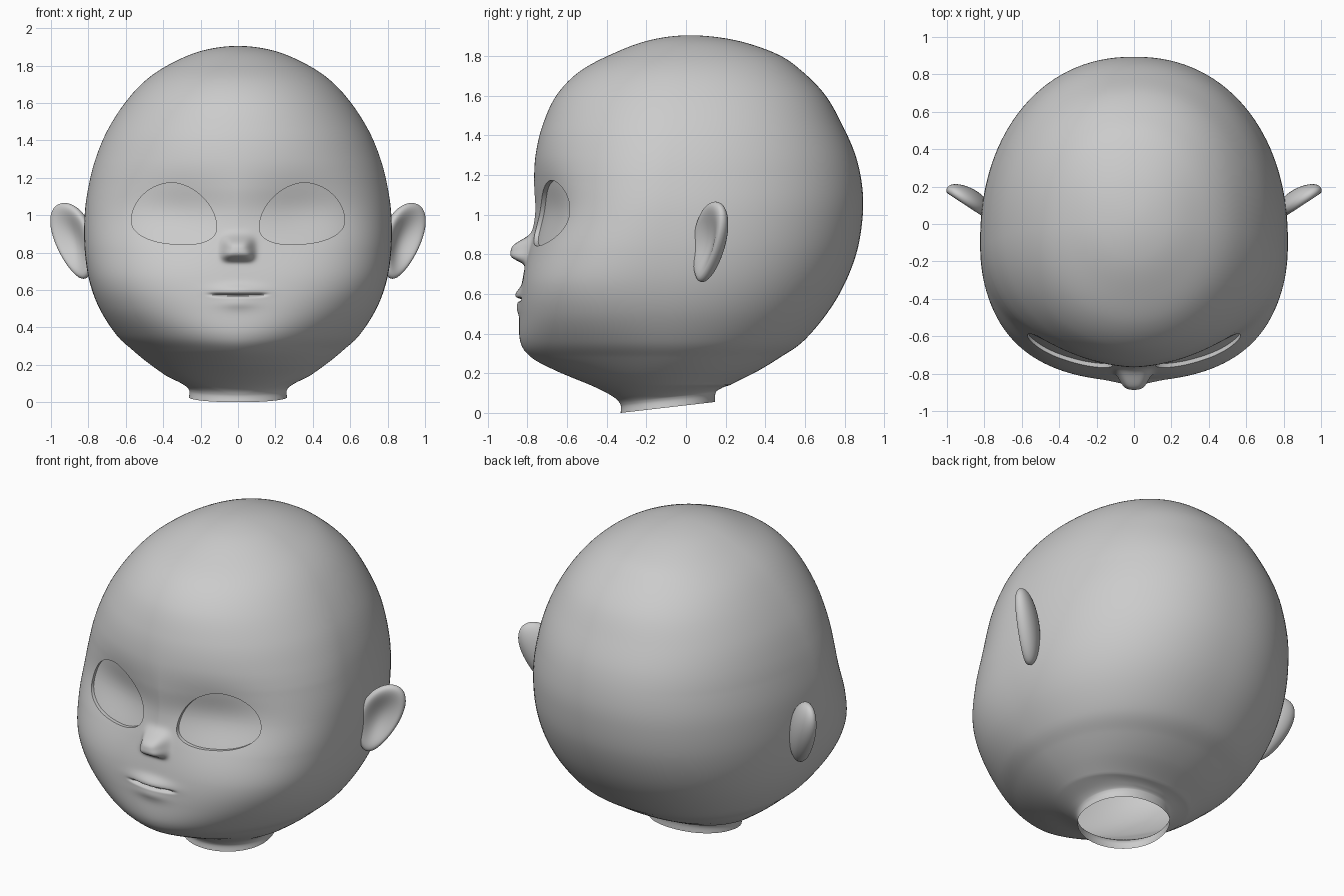
import bpy, bmesh
from math import sin, cos, pi, exp, radians

if "Cube" in bpy.data.objects:
    bpy.data.objects.remove(bpy.data.objects["Cube"])

# z, half width, front y, back y, front squareness
KEYS = [
    (0.00, .262, -.33, .146, 2.0), (0.04, .262, -.33, .148, 2.0),
    (0.08, .295, -.365, .165, 2.0), (.135, .375, -.47, .215, 1.9),
    (0.21, .48, -.65, .36, 1.8), (0.28, .565, -.78, .475, 1.8),
    (0.36, .65, -.836, .59, 2.0), (0.50, .74, -.84, .71, 2.4),
    (0.65, .795, -.828, .80, 2.6), (0.82, .82, -.80, .864, 2.45),
    (1.00, .82, -.772, .892, 2.2), (1.15, .80, -.772, .888, 2.05),
    (1.30, .762, -.76, .855, 2.0), (1.45, .70, -.724, .79, 2.0),
    (1.60, .605, -.655, .705, 2.0), (1.72, .495, -.54, .59, 2.0),
    (1.81, .36, -.375, .46, 2.0), (1.88, .19, -.185, .25, 2.0),
    (1.905, 0, .02, .02, 2.0)]
COLS = 240


def spline(i, t):
    """Catmull-Rom between key i and i + 1, mirrored over the crown."""
    last = KEYS[-2]
    over = (last[0], -last[1], last[3], last[2], 2.0)
    pts = [KEYS[0]] + KEYS + [over]
    out = []
    for a, b, c, d in zip(*pts[i:i + 4]):
        out.append(.5 * (2*b + (c - a)*t + (2*a - 5*b + 4*c - d)*t*t
                         + (3*b - a - 3*c + d)*t**3))
    return out


def bump(v, width, power=2):
    return exp(-abs(v / width) ** power)


def eye_level(x, z):
    """Negative inside the almond eye opening."""
    dx = abs(x) - .342
    dz = z - .955 - .08 * dx
    p, h = (1.85, .218) if dz > 0 else (2.3, .11)
    return abs(dx / .228) ** p + abs(dz / h) ** p - 1


def features(x, z):
    """Forward relief of the face: sockets, nose and lips."""
    d = -.052 * bump(abs(x) - .34, .27) * bump(z - 1.01, .19)
    d += .088 * bump(x, .075, 3.5) * bump(z - .822, .06, 2.6 if z > .822 else 4)
    d += .012 * bump(abs(x) - .065, .025) * bump(z - .79, .03)
    d += .026 * bump(x, .12) * bump(z - .597, .033)
    d += .014 * bump(x, .10) * bump(z - .53, .035)
    d -= .026 * bump(x, .14, 6) * bump(z - .571 - .2 * x * x, .008)
    return d


def finish(bm, name):
    me = bpy.data.meshes.new(name)
    bm.to_mesh(me)
    bm.free()
    ob = bpy.data.objects.new(name, me)
    bpy.context.collection.objects.link(ob)
    bpy.ops.object.select_all(action='DESELECT')
    ob.select_set(True)
    bpy.context.view_layer.objects.active = ob
    bpy.ops.object.shade_smooth_by_angle(angle=radians(40))
    return ob


# Head shell: lofted rings, open at the neck
bm = bmesh.new()
rows = []
for i in range(len(KEYS) - 1):
    steps = {7: 32, 8: 30, 9: 24}.get(i, 11)
    for s in range(steps):
        z, w, f, b, p = spline(i, s / steps)
        mid = -.1 if z < 1.2 else -.1 + .12 * (z - 1.2) / .705
        ring = []
        for c in range(COLS):
            u = 2 * c / COLS - 1
            th = pi * (.4 * u + .6 * u ** 3)
            front = cos(th) > 0
            q = p if front else 2.18
            r = (abs(sin(th)) ** q + abs(cos(th)) ** q) ** (-1 / q)
            x = w * r * sin(th)
            y = mid - r * cos(th) * ((mid - f) if front else (b - mid))
            if front and .3 < z < 1.6:
                y -= features(x, z)
            tilt = min(1, (y + .33) / .476) * max(0, min(1, (.14 - z) / .09))
            ring.append(bm.verts.new((x, y, z + .055 * max(0, tilt))))
        rows.append(ring)
for lo, hi in zip(rows, rows[1:]):
    for c in range(COLS):
        n = (c + 1) % COLS
        bm.faces.new((lo[c], lo[n], hi[n], hi[c]))
crown = bm.verts.new((0, .02, 1.905))
for c in range(COLS):
    bm.faces.new((rows[-1][c], rows[-1][(c + 1) % COLS], crown))

# Eyes: split the shell along the eye outline and set the inside back
cuts = []
for e in list(bm.edges):
    a, b = e.verts
    if a.co.y < -.3 and .7 < a.co.z < 1.3:
        ga, gb = eye_level(a.co.x, a.co.z), eye_level(b.co.x, b.co.z)
        if ga * gb < 0:
            cuts.append((e, a, ga / (ga - gb)))
new = [bmesh.utils.edge_split(e, a, t)[1] for e, a, t in cuts]
bmesh.ops.connect_verts(bm, verts=new)
inside = []
for f in bm.faces:
    m = f.calc_center_median()
    if m.y < -.3 and eye_level(m.x, m.z) < 0:
        inside.append(f)
eyes = bmesh.ops.extrude_face_region(bm, geom=inside)['geom']
bmesh.ops.delete(bm, geom=inside, context='FACES')
bmesh.ops.translate(bm, vec=(0, .022, 0),
                    verts=[v for v in eyes if isinstance(v, bmesh.types.BMVert)])
bmesh.ops.recalc_face_normals(bm, faces=bm.faces)
finish(bm, "head")

# Ears: flattened dished shells leaning out and back
for side, name in ((1, "ear_right"), (-1, "ear_left")):
    bm = bmesh.new()
    bmesh.ops.create_uvsphere(bm, u_segments=48, v_segments=32, radius=1)
    for v in bm.verts:
        X, Z, Y = v.co
        h = .203 * Z
        a = .118 * X * (1 + .25 * Z) + .3 * h
        c = .07 * Y * (1 - 1.15 * Y * Y) if Y > 0 else .07 * Y
        v.co = (side * (.877 + .84 * a + .55 * c), .115 + .55 * a - .84 * c, .863 + h)
    bmesh.ops.recalc_face_normals(bm, faces=bm.faces)
    finish(bm, name)
